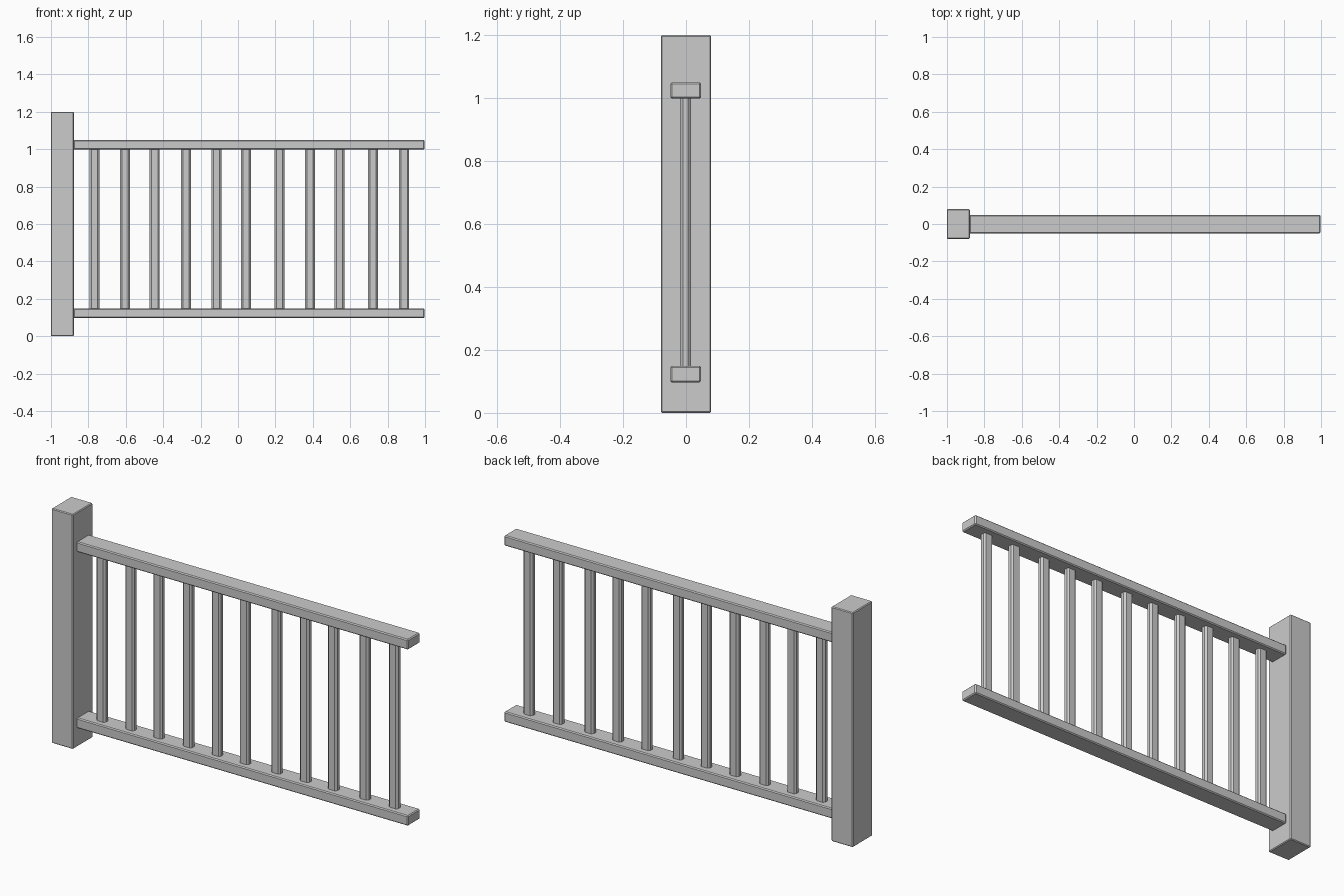
import bpy, bmesh

if "Cube" in bpy.data.objects:
    bpy.data.objects.remove(bpy.data.objects["Cube"])


def box(name, lo, hi, bevel, vertical_only=False):
    """Box between two corners with a one-step chamfer."""
    bm = bmesh.new()
    bmesh.ops.create_cube(bm, size=1)
    for v in bm.verts:
        v.co = [lo[i] + (v.co[i] + 0.5) * (hi[i] - lo[i]) for i in range(3)]
    edges = [e for e in bm.edges
             if not vertical_only or abs(e.verts[0].co.z - e.verts[1].co.z) > 0.01]
    bmesh.ops.bevel(bm, geom=edges, offset=bevel, segments=1, affect='EDGES')
    mesh = bpy.data.meshes.new(name)
    bm.to_mesh(mesh)
    bm.free()
    obj = bpy.data.objects.new(name, mesh)
    bpy.context.collection.objects.link(obj)
    return obj


# End post
box("post", (-1.0, -0.08, 0.0), (-0.878, 0.08, 1.2), 0.004)

# Horizontal rails
for name, z in (("bottom_rail", 0.097), ("top_rail", 0.998)):
    box(name, (-0.88, -0.05, z), (0.997, 0.048, z + 0.052), 0.005)

# Chamfered balusters, slightly unevenly spaced
centres = (-0.767, -0.604, -0.446, -0.278, -0.115, 0.043,
           0.222, 0.385, 0.543, 0.722, 0.888)
for i, x in enumerate(centres):
    box(f"baluster_{i + 1}", (x - 0.026, -0.019, 0.147), (x + 0.026, 0.016, 1.0),
        0.009, vertical_only=True)
